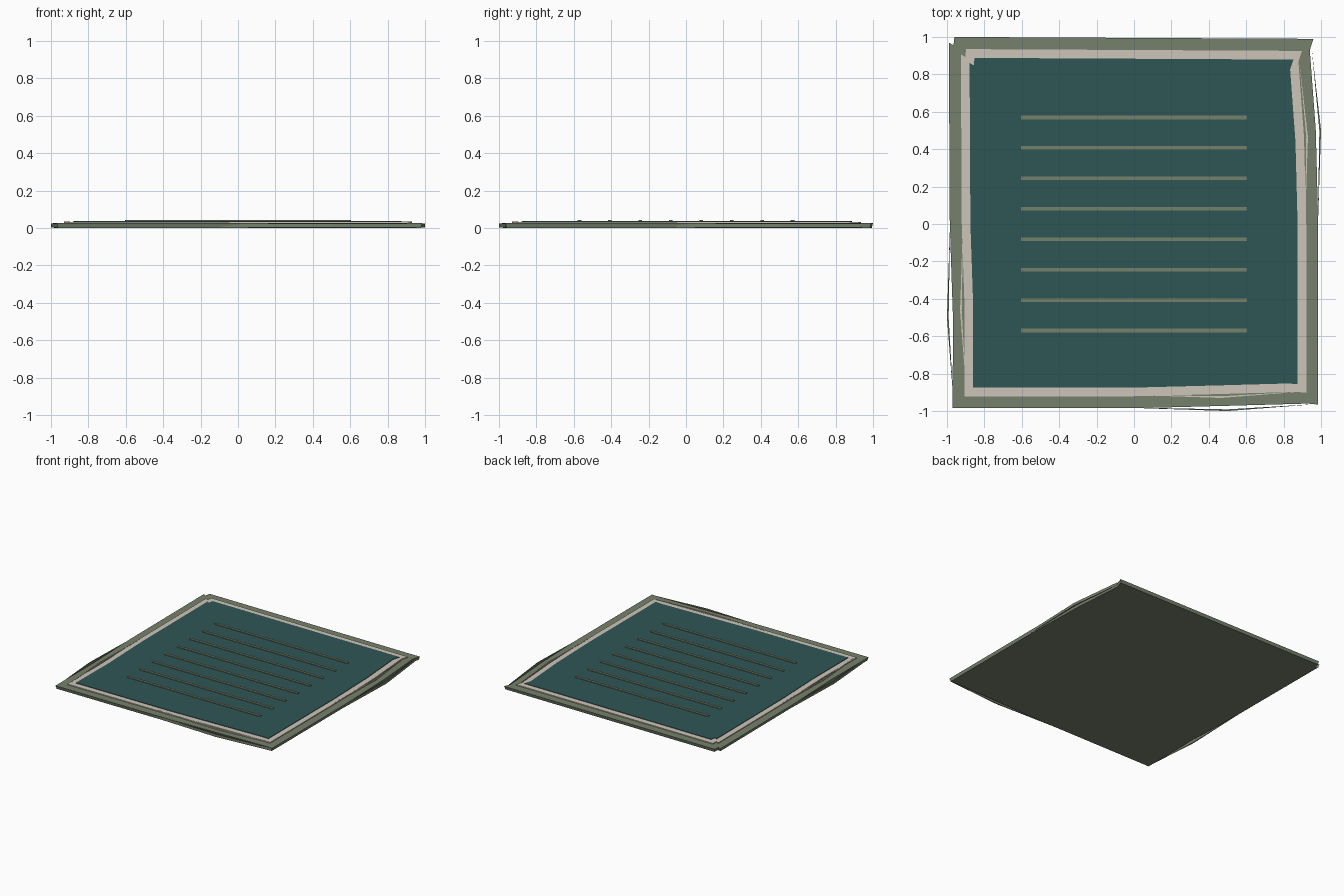
import bpy, bmesh

if "Cube" in bpy.data.objects:
    bpy.data.objects.remove(bpy.data.objects["Cube"])

def mat(name, c):
    m = bpy.data.materials.new(name)
    m.diffuse_color = (*c, 1)
    m.use_nodes = True
    m.node_tree.nodes["Principled BSDF"].inputs["Base Color"].default_value = m.diffuse_color
    return m

GREEN = mat("sage", (0.18, 0.22, 0.15))
CREAM = mat("cream", (0.61, 0.56, 0.48))
TEAL = mat("teal", (0.027, 0.093, 0.09))

def slab(name, points, z0, z1, material, taper=1.0):
    """Flat polygon extruded upward, with an optionally narrower underside."""
    bm = bmesh.new()
    low = [bm.verts.new((x * taper, y * taper, z0)) for x, y in points]
    top = [bm.verts.new((x, y, z1)) for x, y in points]
    n = len(points)
    bm.faces.new(low[::-1])
    bm.faces.new(top)
    for i in range(n):
        bm.faces.new((low[i], low[(i + 1) % n], top[(i + 1) % n], top[i]))
    bmesh.ops.recalc_face_normals(bm, faces=bm.faces)
    me = bpy.data.meshes.new(name)
    bm.to_mesh(me)
    bm.free()
    ob = bpy.data.objects.new(name, me)
    me.materials.append(material)
    bpy.context.collection.objects.link(ob)
    return ob

# Slightly uneven hand-cut outline shared by the three layers
OUTLINE = [(-.97, -.985), (0, -.985), (.5, -.972), (.93, -.96), (.985, -.965),
           (.985, 0), (.972, .5), (.94, .93), (.96, .99), (-.96, 1.0),
           (-.965, .955), (-.99, .97), (-.985, 0), (-.968, -.5)]

def scaled(s):
    return [(x * s, y * s) for x, y in OUTLINE]

slab("border_layer", scaled(1), 0, .026, GREEN, .993)
slab("trim_layer", scaled(.935), .02, .033, CREAM)
slab("field_layer", scaled(.888), .028, .037, TEAL)

# Thin bowed threads along the worn edges
def thread(name, a, b, c, w, z0, z1, material):
    inner = (b[0] - w[0], b[1] - w[1])
    slab(name, [a, b, c, inner], z0, z1, material)

for name, s, z0, z1, m in (("border", 1, .003, .025, GREEN),
                           ("trim", .93, .026, .034, CREAM)):
    paths = {"right": ((.95, .94), (1.0, .5), (.982, -.05), (.009, 0)),
             "left": ((-.965, -.95), (-1.0, -.5), (-.982, .05), (-.009, 0)),
             "front": ((-.1, -.98), (.5, -1.0), (.975, -.963), (0, -.009))}
    for side, (a, b, c, w) in paths.items():
        a, b, c = [(p[0] * s, p[1] * s) for p in (a, b, c)]
        thread(f"{name}_thread_{side}", a, b, c, w, z0, z1, m)

# Eight raised stripes across the field
for i in range(8):
    y = -.57 + i * 1.14 / 7
    slab(f"stripe_{i + 1}", [(-.605, y - .01), (.605, y - .01),
                             (.605, y + .01), (-.605, y + .01)], .034, .043, GREEN)
